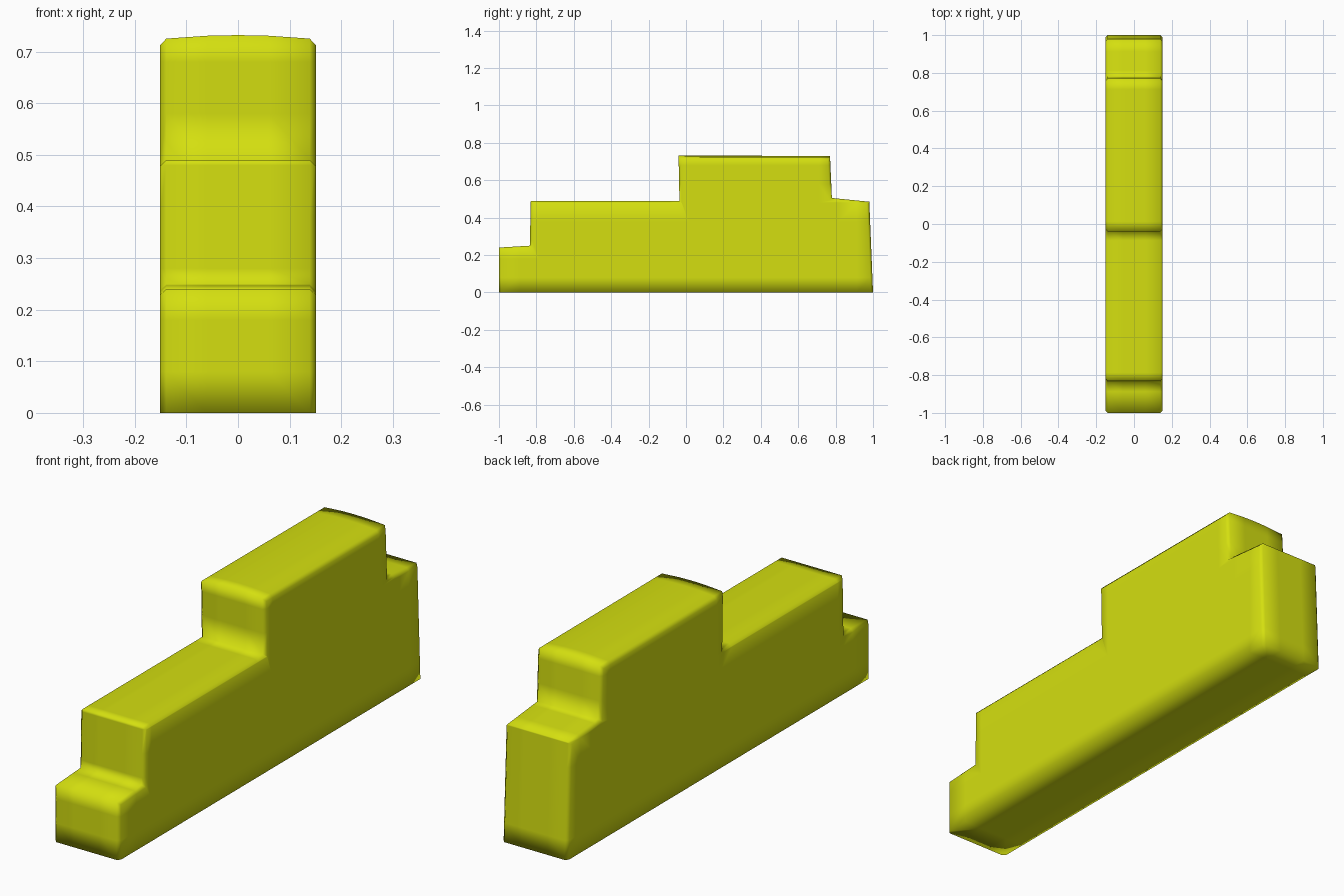
import bpy
import bmesh
from mathutils import Vector

cube = bpy.data.objects.get("Cube")
if cube:
    bpy.data.objects.remove(cube, do_unlink=True)

HALF_WIDTH = 0.151
GRID = 0.1

# Single body colour
yellow = bpy.data.materials.new("bright_yellow")
yellow.use_nodes = True
colour = (0.66, 0.74, 0.005, 1)
yellow.diffuse_color = colour
yellow.node_tree.nodes["Principled BSDF"].inputs["Base Color"].default_value = colour

# Stepped side profile (y, z): nose, hood, cabin, rear
profile = [(-1, 0), (1, 0), (0.98, 0.485), (0.78, 0.505), (0.77, 0.73),
           (-0.04, 0.732), (-0.035, 0.49), (-0.83, 0.49), (-0.835, 0.25), (-1, 0.24)]

bm = bmesh.new()
face = bm.faces.new([bm.verts.new((-HALF_WIDTH, y, z)) for y, z in profile])
ext = bmesh.ops.extrude_face_region(bm, geom=[face])
moved = [v for v in ext["geom"] if isinstance(v, bmesh.types.BMVert)]
bmesh.ops.translate(bm, verts=moved, vec=(2 * HALF_WIDTH, 0, 0))
bmesh.ops.recalc_face_normals(bm, faces=bm.faces[:])

# Narrow chamfer along the side rims, leaving the base square
rims = [e for e in bm.edges
        if abs(e.verts[0].co.x - e.verts[1].co.x) < 0.01
        and max(v.co.z for v in e.verts) > 0.1]
bmesh.ops.bevel(bm, geom=rims, offset=0.012, segments=1, affect='EDGES')


def cut(axis, position):
    """Add an edge loop across the whole body."""
    point, normal = Vector(), Vector()
    point[axis], normal[axis] = position, 1
    bmesh.ops.bisect_plane(bm, geom=bm.verts[:] + bm.edges[:] + bm.faces[:],
                           plane_co=point, plane_no=normal, dist=0.0005)


# Even loops keep the soft shading close to the edges
for i in range(-9, 10):
    cut(1, i * GRID + 0.013)
for i in range(1, 8):
    cut(2, i * GRID - 0.02)
for x in (-0.06, 0, 0.06):
    cut(0, x)

# Slight crown across the roof
for v in bm.verts:
    if v.co.z > 0.7:
        v.co.z -= 0.35 * v.co.x ** 2

for f in bm.faces:
    f.smooth = True
bmesh.ops.recalc_face_normals(bm, faces=bm.faces[:])
mesh = bpy.data.meshes.new("stepped_body")
bm.to_mesh(mesh)
bm.free()
mesh.materials.append(yellow)
body = bpy.data.objects.new("stepped_body", mesh)
bpy.context.collection.objects.link(body)
